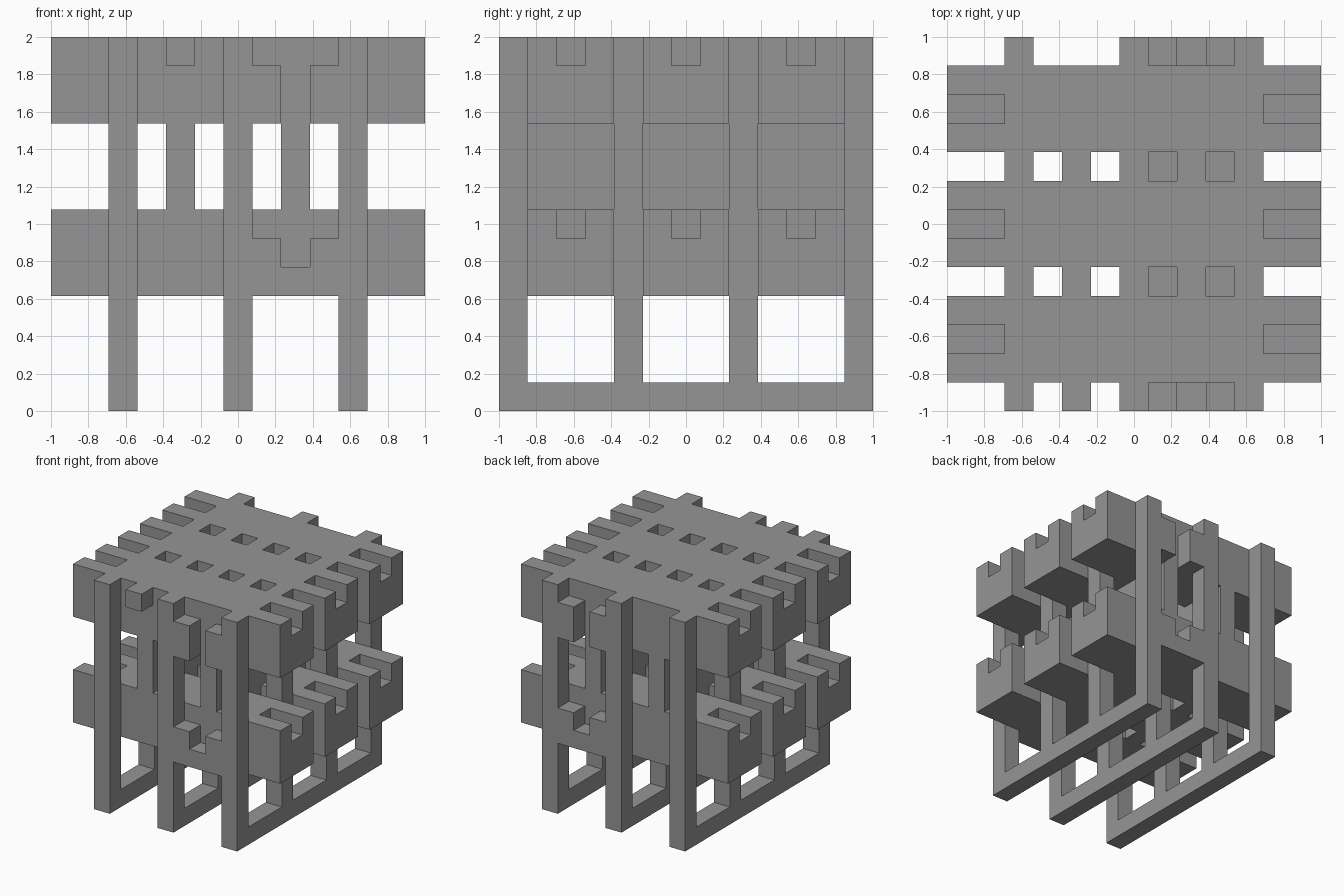
import bpy, bmesh
from math import radians
from mathutils import Vector
from itertools import product

if "Cube" in bpy.data.objects:
    bpy.data.objects.remove(bpy.data.objects["Cube"], do_unlink=True)

N = 13                 # the whole lattice is 13 units on a side
U = 2 / N
TIERS = (4, 10)        # undersides of the two bar layers
GAPS = (0, 4, 8, 12)   # y positions of the uprights, between the bars

grey = bpy.data.materials.new("plain_grey")
grey.use_nodes = True
grey.diffuse_color = (0.3, 0.3, 0.3, 1)
grey.node_tree.nodes["Principled BSDF"].inputs["Base Color"].default_value = (0.3, 0.3, 0.3, 1)


def box(x, y, z):
    """Unit cells filling a block given by three (start, end) ranges."""
    return set(product(range(*x), range(*y), range(*z)))


parts = {}
taken = set()


def add_part(name, cells):
    """Give a part the cells that no earlier part already fills."""
    parts[name] = cells - taken
    taken.update(cells)


# Six thick bars along x, with an open notch in the top of each end
for tier, z in zip(("lower", "upper"), TIERS):
    for side, y in zip(("front", "middle", "back"), (1, 5, 9)):
        bar = box((0, N), (y, y + 3), (z, z + 3))
        for x in (0, N - 2):
            bar -= box((x, x + 2), (y + 1, y + 2), (z + 2, z + 3))
        add_part(f"{tier}_{side}_bar", bar)

# Three upright comb frames: a bottom rail with four posts
for side, x in zip(("right", "centre", "left"), (2, 6, 10)):
    comb = box((x, x + 1), (0, N), (0, 1))
    for y in GAPS:
        comb |= box((x, x + 1), (y, y + 1), (0, N))
    add_part(f"{side}_comb_frame", comb)

# Thin plates that lock the two layers together
key = box((4, 5), (1, 12), (4, N)) | box((4, 5), (0, 1), (12, N))
add_part("right_key_plate", key)
add_part("left_key_plate", box((8, 9), (1, 12), (5, N)))

# Slotted cross ties joining the centre and left frames
for i, y in enumerate(GAPS):
    tie = box((7, 10), (y, y + 1), (4, 5))
    for x, z in product((7, 9), TIERS):
        tie |= box((x, x + 1), (y, y + 1), (z, z + 2))
    add_part(f"cross_tie_{i + 1}", tie)


def build(name, cells):
    """Make the outer skin of one part, leaving out faces buried in joints."""
    bm = bmesh.new()
    corners = {}

    def vert(p):
        k = tuple(round(c) for c in p)
        if k not in corners:
            corners[k] = bm.verts.new((k[0] * U - 1, k[1] * U - 1, k[2] * U))
        return corners[k]

    for cell in sorted(cells):
        centre = Vector(cell) + Vector((0.5, 0.5, 0.5))
        for axis, sign in product(range(3), (-1, 1)):
            n = Vector((0, 0, 0))
            n[axis] = sign
            if tuple(round(c) for c in Vector(cell) + n) in taken:
                continue
            a = Vector((0, 0, 0))
            a[(axis + 1) % 3] = 1
            b = n.cross(a)
            ring = [centre + (n + s * a + t * b) / 2
                    for s, t in ((-1, -1), (1, -1), (1, 1), (-1, 1))]
            bm.faces.new([vert(p) for p in ring])
    # Merge the unit squares into large flat faces
    bmesh.ops.dissolve_limit(bm, angle_limit=radians(1),
                             verts=bm.verts[:], edges=bm.edges[:])
    mesh = bpy.data.meshes.new(name)
    bm.to_mesh(mesh)
    bm.free()
    mesh.materials.append(grey)
    bpy.context.collection.objects.link(bpy.data.objects.new(name, mesh))


for name, cells in parts.items():
    build(name, cells)
